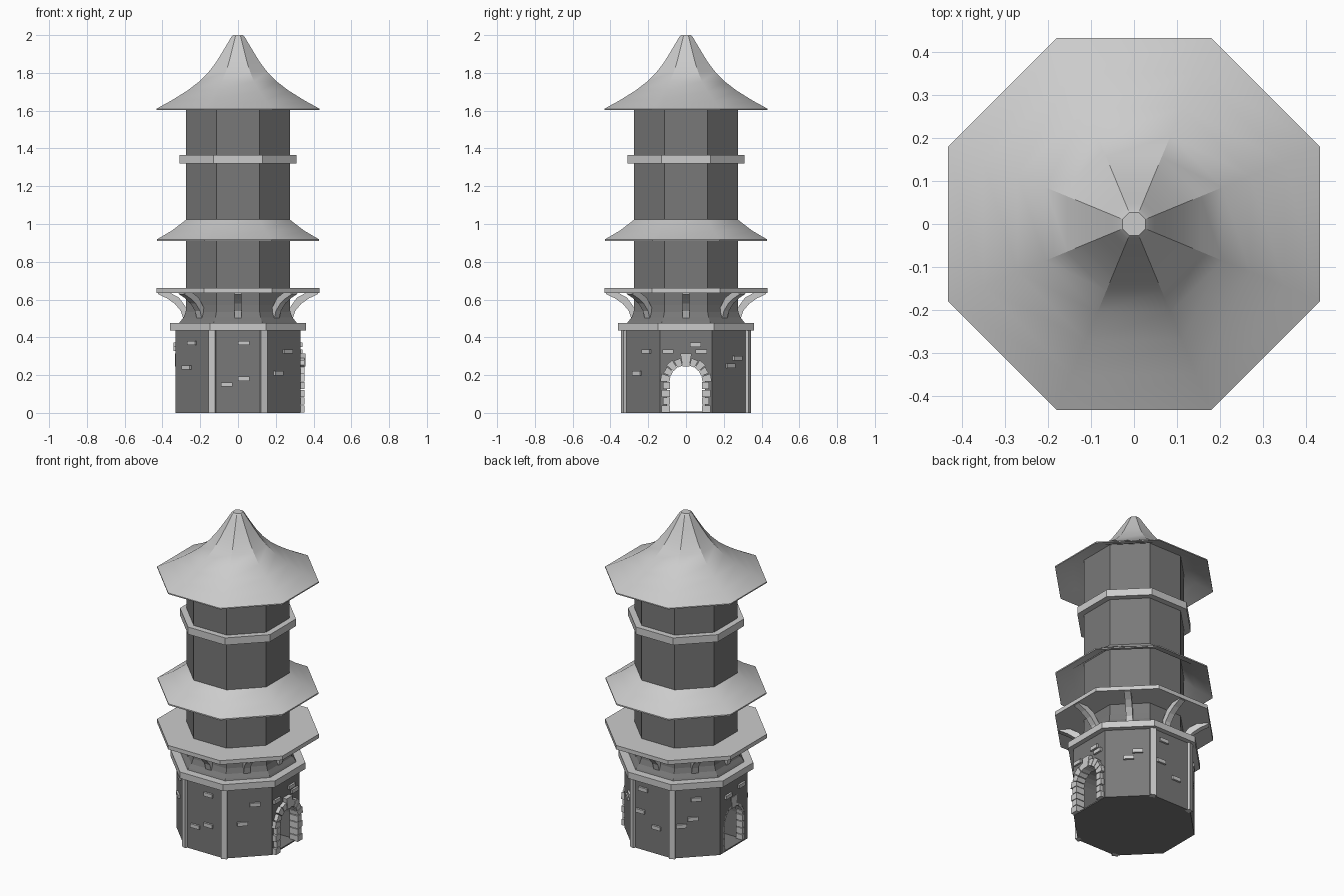
import bpy, bmesh
from math import radians, cos, sin, pi
from mathutils import Matrix, Vector

if "Cube" in bpy.data.objects:
    bpy.data.objects.remove(bpy.data.objects["Cube"])

K = 1 / cos(pi / 8)  # apothem -> corner radius of an octagon


def grey(name, v):
    m = bpy.data.materials.new(name)
    m.diffuse_color = (v, v, v, 1)
    m.use_nodes = True
    m.node_tree.nodes["Principled BSDF"].inputs["Base Color"].default_value = m.diffuse_color
    return m


WALL = grey("dark_wall", .19)
TRIM = grey("light_trim", .55)


def finish(name, bm, mat=TRIM, smooth=False):
    bmesh.ops.recalc_face_normals(bm, faces=bm.faces)
    me = bpy.data.meshes.new(name)
    bm.to_mesh(me)
    bm.free()
    me.materials.append(mat)
    ob = bpy.data.objects.new(name, me)
    bpy.context.collection.objects.link(ob)
    if smooth:
        bpy.ops.object.select_all(action='DESELECT')
        ob.select_set(True)
        bpy.context.view_layer.objects.active = ob
        bpy.ops.object.shade_smooth_by_angle(angle=radians(30))
    return ob


def octagon(name, profile, mat=TRIM, shell=False, smooth=False):
    """Turn an (apothem, z) profile into an eight-sided body."""
    bm = bmesh.new()
    rings = [[bm.verts.new((a * K * cos(pi / 8 + i * pi / 4),
                            a * K * sin(pi / 8 + i * pi / 4), z)) for i in range(8)]
             for a, z in profile]
    pairs = list(zip(rings, rings[1:]))
    if shell:
        pairs.append((rings[-1], rings[0]))
    else:
        bm.faces.new(rings[0])
        bm.faces.new(rings[-1])
    for lo, hi in pairs:
        for i in range(8):
            j = (i + 1) % 8
            bm.faces.new((lo[i], lo[j], hi[j], hi[i]))
    return finish(name, bm, mat, smooth)


def cube(bm, mat, loc, size):
    m = mat @ Matrix.Translation(loc) @ Matrix.Diagonal((*size, 1))
    bmesh.ops.create_cube(bm, size=1, matrix=m)


def prism(bm, pts, axis, mat=Matrix()):
    """Extrude a flat outline of 3D points along an axis vector."""
    a = [bm.verts.new(mat @ Vector(p)) for p in pts]
    b = [bm.verts.new(mat @ (Vector(p) + Vector(axis))) for p in pts]
    bm.faces.new(a)
    bm.faces.new(b[::-1])
    for i in range(len(a)):
        j = (i + 1) % len(a)
        bm.faces.new((a[i], b[i], b[j], a[j]))


def turn(deg):
    return Matrix.Rotation(radians(deg), 4, 'Z')


# Stone base with an arched passage along x
base = octagon("base_wall", [(.33, 0), (.33, .45)], WALL)
SPRING = .165
outline = [(-.5, -.1, .008)]
outline += [(-.5, -.1 * cos(i * pi / 12), SPRING + .1 * sin(i * pi / 12)) for i in range(13)]
outline += [(-.5, .1, .008)]
bm = bmesh.new()
prism(bm, outline, (1, 0, 0))
cutter = finish("passage_cutter", bm, WALL)
cutter.hide_render = True
cutter.display_type = 'WIRE'
mod = base.modifiers.new("passage", 'BOOLEAN')
mod.operation = 'DIFFERENCE'
mod.solver = 'EXACT'
mod.object = cutter

# Corner posts, only on the two closed sides
bm = bmesh.new()
for ang in (67.5, 112.5, -67.5, -112.5):
    cube(bm, turn(ang), (.35, 0, .22), (.03, .036, .44))
finish("corner_posts", bm)

# Raised bricks: face angle -> (offset along face, height)
bricks = {
    -90: [(.03, .37), (.03, .18), (-.06, .15)],
    -45: [(.038, .325), (-.033, .21)],
    0: [(-.095, .325), (.05, .36), (.08, .325)],
    45: [(.05, .29), (0, .25)],
    90: [(-.06, .38), (-.08, .24), (.03, .165)],
    135: [(0, .36), (-.02, .24), (-.085, .2)],
    180: [(-.06, .34), (.07, .36)],
    -135: [(-.01, .37), (-.05, .24)],
}
bm = bmesh.new()
for ang, spots in bricks.items():
    for t, z in spots:
        cube(bm, turn(ang), (.332, t, z), (.02, .06, .023))
finish("wall_bricks", bm)


# Door surround: jamb blocks, arch stones and keystone
def surround(name, mat, x0, x1):
    bm = bmesh.new()
    xc, d = (x0 + x1) / 2, x1 - x0
    for s in (-1, 1):
        for i in range(4):
            w = .046 if i % 2 == 0 else .036
            cube(bm, mat, (xc, s * (.085 + w / 2), .021 + i * .041), (d, w, .037))
        for i in range(4):
            a0, a1 = radians(i * 19.5 + 1), radians(i * 19.5 + 18.5)
            ro = .128 if i % 2 else .136
            pts = [(x0, s * r * cos(a), SPRING + r * sin(a))
                   for r, a in ((.087, a0), (ro, a0), (ro, a1), (.087, a1))]
            prism(bm, pts, (d, 0, 0), mat)
    key = [(x0, -.018, .245), (x0, .018, .245), (x0, .03, .315), (x0, -.03, .315)]
    prism(bm, key, (d + .004, 0, 0), mat)
    finish(name, bm)


surround("front_door_surround", Matrix(), .295, .353)
surround("back_door_surround", turn(180), .285, .329)

# Ledge, flared foot and shaft
octagon("base_ledge", [(.36, .435), (.36, .475)])
octagon("shaft", [(.315, .47), (.305, .485), (.288, .505), (.277, .535), (.274, .57),
                  (.274, 1.68)], WALL)

# Balcony and its curved brackets
octagon("balcony", [(.432, .635), (.432, .66)])
upper = [(.262, .505), (.275, .558), (.312, .61), (.36, .636), (.42, .645)]
lower = [(.425, .63), (.375, .606), (.335, .578), (.303, .54), (.29, .5)]
bm = bmesh.new()
for i in range(8):
    prism(bm, [(r, -.019, z) for r, z in upper + lower], (0, .038, 0), turn(45 * i))
finish("balcony_brackets", bm)

# Skirt roof, band and top roof with hollow undersides
octagon("skirt_roof", [(.43, .91), (.43, .918), (.35, .965), (.272, 1.025),
                       (.262, 1.012), (.34, .952)], shell=True, smooth=True)
octagon("upper_band", [(.31, 1.32), (.31, 1.365)])
octagon("top_roof", [(.26, 1.685), (.34, 1.643), (.432, 1.603), (.432, 1.61), (.35, 1.655),
                     (.27, 1.705), (.205, 1.754), (.155, 1.805), (.115, 1.858),
                     (.08, 1.915), (.05, 1.965), (.036, 1.99), (.027, 2.0)], smooth=True)
